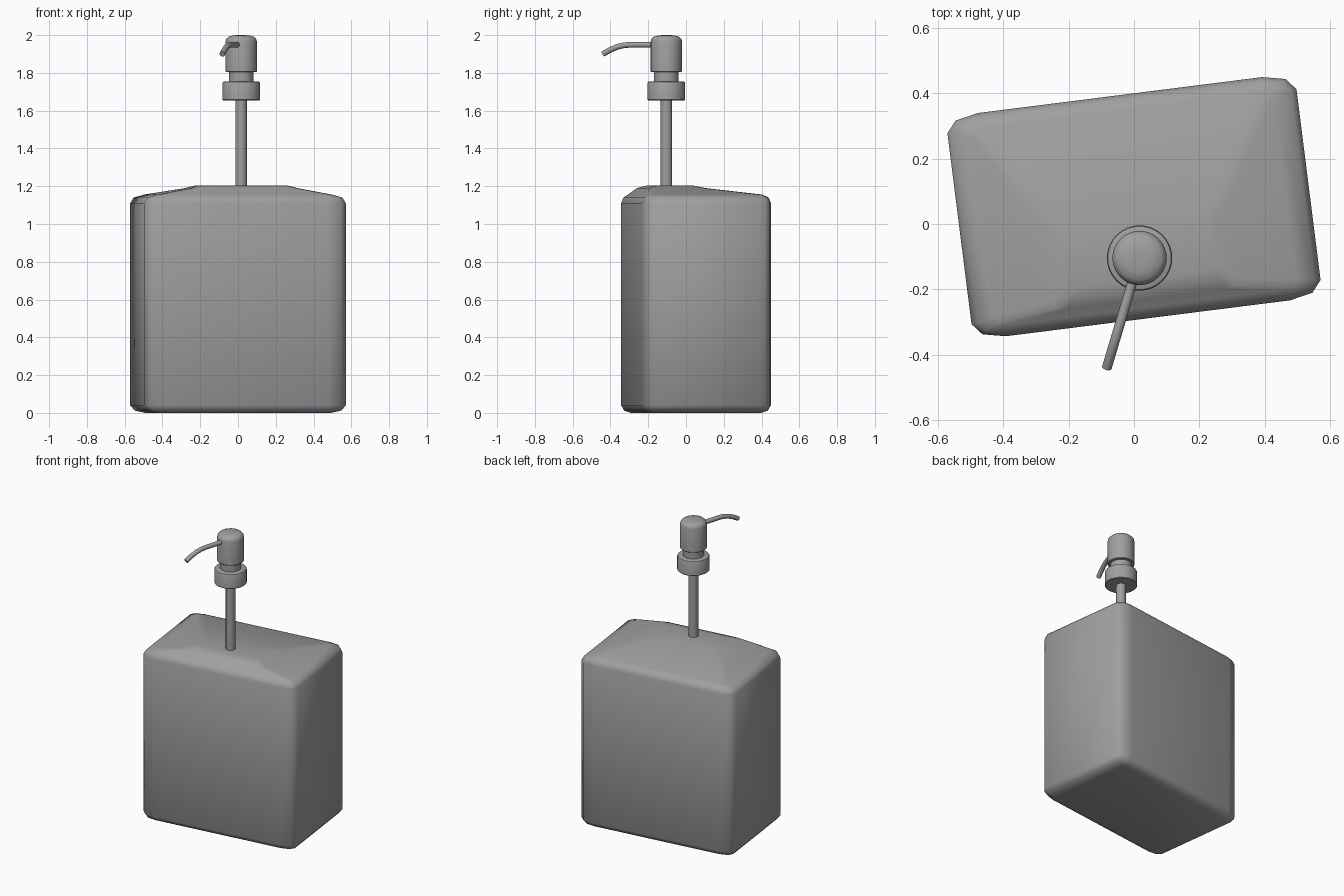
import bpy
import bmesh
from math import sin, cos, pi, radians
from mathutils import Matrix, Vector

cube = bpy.data.objects.get("Cube")
if cube:
    bpy.data.objects.remove(cube, do_unlink=True)

GREY = (0.35, 0.35, 0.35, 1)
mat = bpy.data.materials.new("mid grey")
mat.use_nodes = True
mat.diffuse_color = GREY
mat.node_tree.nodes["Principled BSDF"].inputs["Base Color"].default_value = GREY


def loft(name, rings, angle):
    """Skin closed rings of equal length, cap both ends, shade smooth."""
    bm = bmesh.new()
    loops = [[bm.verts.new(p) for p in ring] for ring in rings]
    n = len(loops[0])
    for a, b in zip(loops, loops[1:]):
        for i in range(n):
            j = (i + 1) % n
            bm.faces.new((a[i], a[j], b[j], b[i]))
    bm.faces.new(loops[0][::-1])
    bm.faces.new(loops[-1])
    bmesh.ops.recalc_face_normals(bm, faces=bm.faces)
    mesh = bpy.data.meshes.new(name)
    bm.to_mesh(mesh)
    bm.free()
    mesh.materials.append(mat)
    obj = bpy.data.objects.new(name, mesh)
    bpy.context.collection.objects.link(obj)
    bpy.ops.object.select_all(action='DESELECT')
    obj.select_set(True)
    bpy.context.view_layer.objects.active = obj
    bpy.ops.object.shade_smooth_by_angle(angle=radians(angle))
    return obj


def rounded_rect(hx, y0, y1, z, rx, ry):
    """Rectangle with three points on each elliptical corner."""
    pts = []
    corners = ((hx - rx, y1 - ry), (rx - hx, y1 - ry),
               (rx - hx, y0 + ry), (hx - rx, y0 + ry))
    for k, (cx, cy) in enumerate(corners):
        for s in range(3):
            t = (k + s / 2) * pi / 2
            pts.append(Vector((cx + rx * cos(t), cy + ry * sin(t), z)))
    return pts


def lathe(name, profile, segments=32):
    """Turn a radius/height profile about the pump axis."""
    rings = [[(PUMP_X + r * cos(2 * pi * i / segments),
               PUMP_Y + r * sin(2 * pi * i / segments), z)
              for i in range(segments)] for r, z in profile]
    return loft(name, rings, 40)


# Bottle: rounded box whose top slopes up to a small off-centre plateau
body_rings = [
    (0.460, -0.295, 0.295, 0.000, 0.04, 0.02),
    (0.515, -0.328, 0.328, 0.012, 0.08, 0.04),
    (0.538, -0.344, 0.344, 0.040, 0.10, 0.05),
    (0.538, -0.344, 0.344, 1.110, 0.10, 0.05),
    (0.520, -0.332, 0.332, 1.140, 0.08, 0.04),
    (0.465, -0.310, 0.300, 1.156, 0.05, 0.03),
    (0.285, -0.285, 0.020, 1.190, 0.04, 0.03),
    (0.235, -0.230, -0.050, 1.205, 0.03, 0.02),
]
turn = Matrix.Translation((0, 0.053, 0)) @ Matrix.Rotation(radians(7.2), 4, 'Z')
loft("bottle", [[turn @ p for p in rounded_rect(*r)] for r in body_rings], 60)

# Pump parts, all on one axis
PUMP_X, PUMP_Y = 0.017, -0.104
lathe("pump_tube", [(0.03, 1.17), (0.03, 1.67)], 24)
lathe("pump_collar", [(0.097, 1.655), (0.1, 1.658), (0.1, 1.745),
                      (0.097, 1.752), (0.09, 1.755)])
lathe("pump_neck", [(0.065, 1.75), (0.065, 1.81)])
lathe("pump_head", [(0.08, 1.805), (0.083, 1.808), (0.083, 1.965), (0.079, 1.98),
                    (0.068, 1.991), (0.045, 1.998), (0.02, 2.0)])

# Spout: tube that leaves the head level and bends down at the tip
heading = Vector((-0.1, -0.335, 0)).normalized()
side = heading.cross(Vector((0, 0, 1)))
path = [(0.05, 1.949), (0.2, 1.949), (0.235, 1.946), (0.27, 1.938),
        (0.31, 1.922), (0.35, 1.9)]
points = [Vector((PUMP_X, PUMP_Y, z)) + heading * d for d, z in path]
spout_rings = []
for i, p in enumerate(points):
    along = (points[min(i + 1, len(points) - 1)] - points[max(i - 1, 0)]).normalized()
    up = side.cross(along)
    spout_rings.append([p + 0.015 * (cos(a) * side + sin(a) * up)
                        for a in (2 * pi * k / 16 for k in range(16))])
loft("spout", spout_rings, 40)
